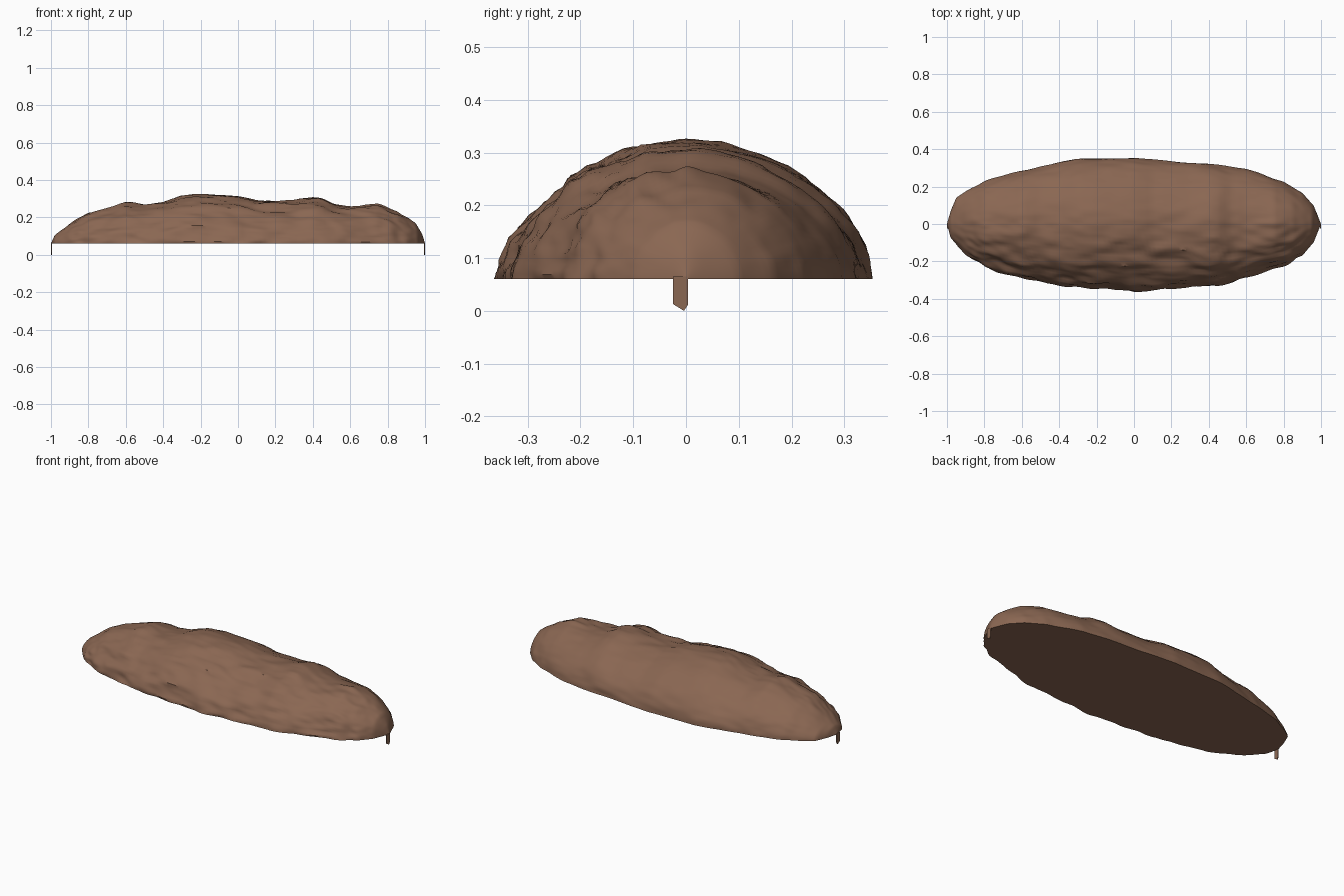
import bpy, bmesh, math
from mathutils import Vector, noise

if "Cube" in bpy.data.objects:
    bpy.data.objects.remove(bpy.data.objects["Cube"])

BASE = 0.06
NX, NA = 130, 56

brown = bpy.data.materials.new("earth brown")
brown.diffuse_color = (0.255, 0.135, 0.085, 1)
brown.use_nodes = True
brown.node_tree.nodes["Principled BSDF"].inputs["Base Color"].default_value = brown.diffuse_color

# outlines read along x: back edge, front edge, crest height
BACK = [(-1, 0), (-.98, .07), (-.95, .14), (-.9, .175), (-.8, .23), (-.6, .285), (-.3, .35), (0, .355),
        (.2, .335), (.4, .322), (.6, .295), (.8, .225), (.9, .165), (.96, .1), (1, 0)]
FRONT = [(-1, 0), (-.98, .075), (-.9, .165), (-.8, .225), (-.6, .29), (-.4, .325), (0, .348),
         (.4, .33), (.6, .285), (.8, .225), (.9, .165), (.96, .1), (1, 0)]
CREST = [(-1, .06), (-.98, .105), (-.9, .165), (-.8, .222), (-.7, .25), (-.6, .285), (-.5, .272),
         (-.4, .285), (-.3, .32), (-.22, .328), (0, .313), (.1, .29), (.3, .29), (.4, .308),
         (.45, .303), (.52, .272), (.6, .262), (.75, .27), (.85, .235), (.95, .17), (.985, .11), (1, .06)]


def lerp(table, x):
    for (x0, v0), (x1, v1) in zip(table, table[1:]):
        if x <= x1:
            return v0 + (v1 - v0) * (x - x0) / (x1 - x0)
    return table[-1][1]


def make_object(name, bm, smooth):
    bmesh.ops.recalc_face_normals(bm, faces=bm.faces)
    mesh = bpy.data.meshes.new(name)
    bm.to_mesh(mesh)
    bm.free()
    mesh.materials.append(brown)
    obj = bpy.data.objects.new(name, mesh)
    bpy.context.collection.objects.link(obj)
    if smooth:
        bpy.context.view_layer.objects.active = obj
        obj.select_set(True)
        bpy.ops.object.shade_smooth_by_angle(angle=math.radians(40))
        obj.select_set(False)


def mound_point(x, a):
    """Point on the rough half-oval section; a runs from back edge (0) to front edge (pi)."""
    c, s = math.cos(a), math.sin(a)
    width = lerp(BACK if c > 0 else FRONT, x)
    y = width * math.copysign(abs(c) ** 1.1, c)
    h = (lerp(CREST, x) - BASE) * s ** 1.1
    # eroded ledges running lengthwise, strongest on the front slope
    rough = 0.35 + 0.65 * max(0, min(1, 0.4 - 1.3 * c))
    fade = min(1, (1 - abs(x)) * 6)
    p = Vector((x * 5, y * 13, h * 16))
    d = 0.014 * noise.noise(p) + 0.009 * noise.noise(p * 2.3 + Vector((7, 3, 1)))
    d *= rough * fade
    return Vector((x, y + d * c * 1.2, BASE + max(0, h + d * s) if 0 < a < math.pi else BASE))


# earth mound: lengthwise rings with pointed ends and a flat underside
bm = bmesh.new()
rings = []
for i in range(1, NX):
    x = -math.cos(math.pi * i / NX)
    rings.append([bm.verts.new(mound_point(x, math.pi * j / NA)) for j in range(NA + 1)])
for r0, r1 in zip(rings, rings[1:]):
    for j in range(NA):
        bm.faces.new((r0[j], r0[j + 1], r1[j + 1], r1[j]))
left = bm.verts.new((-1, 0, BASE))
right = bm.verts.new((1, 0, BASE))
for tip, ring in ((left, rings[0]), (right, rings[-1])):
    for j in range(NA):
        bm.faces.new((tip, ring[j], ring[j + 1]))
bm.faces.new([left] + [r[0] for r in rings] + [right] + [r[-1] for r in reversed(rings)])
bmesh.ops.triangulate(bm, faces=[f for f in bm.faces if len(f.verts) > 4])
make_object("earth_mound", bm, True)

# thin pointed slivers hanging at both ends
SLIVER = [(-.025, .065), (-.025, .013), (-.004, 0), (.004, .012), (.004, .065)]
for name, side in (("left_sliver", -1), ("right_sliver", 1)):
    bm = bmesh.new()
    face = bm.faces.new([bm.verts.new((side, y, z)) for y, z in SLIVER])
    ext = bmesh.ops.extrude_face_region(bm, geom=[face])
    verts = [v for v in ext["geom"] if isinstance(v, bmesh.types.BMVert)]
    bmesh.ops.translate(bm, verts=verts, vec=(-side * 0.005, 0, 0))
    make_object(name, bm, False)
